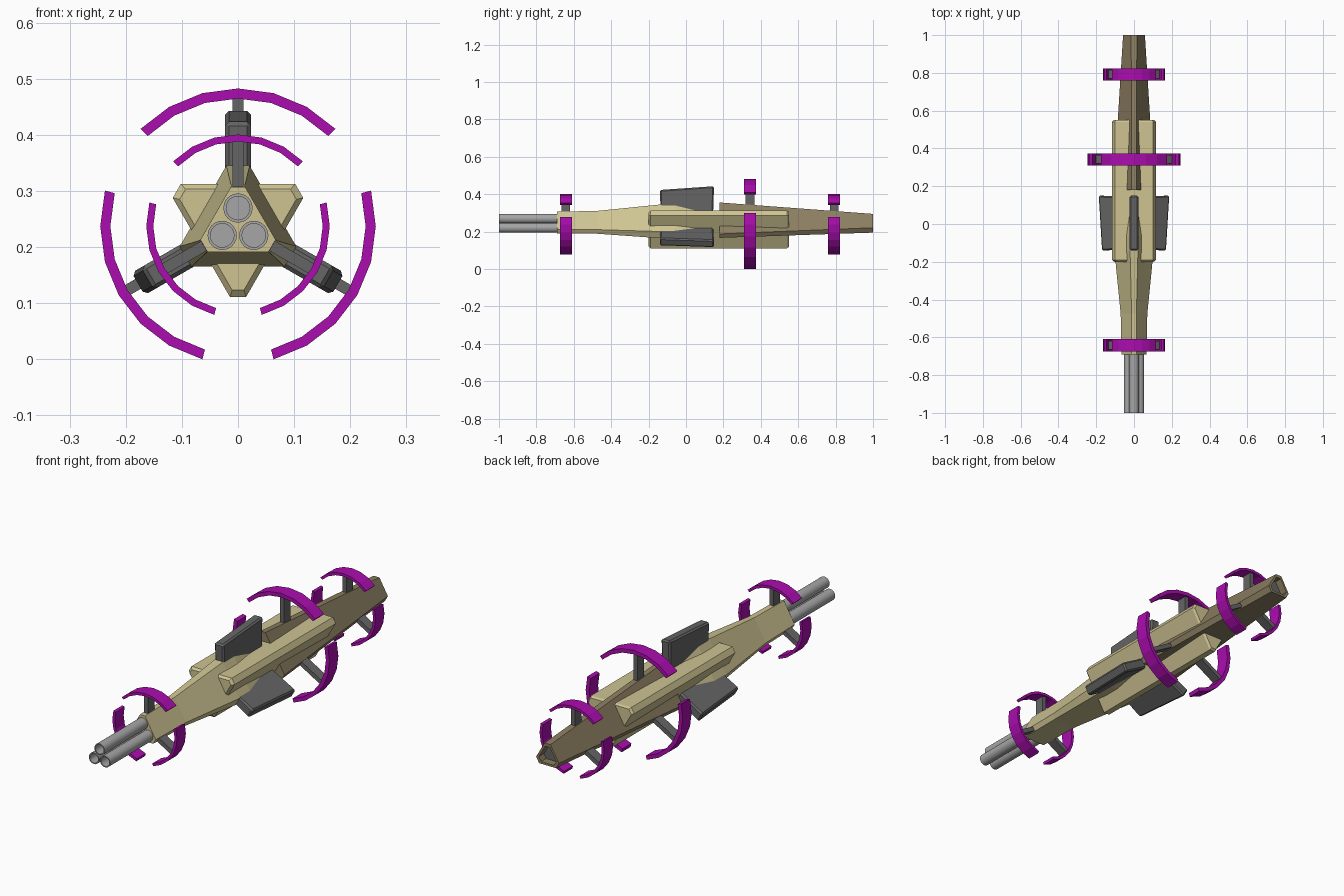
import bpy, bmesh
from math import sin, cos, pi, radians
from mathutils import Matrix, Vector

if "Cube" in bpy.data.objects:
    bpy.data.objects.remove(bpy.data.objects["Cube"])

CZ = 0.237                      # height of the long axis
THIRDS = [0, 2 * pi / 3, 4 * pi / 3]


def material(name, rgb):
    m = bpy.data.materials.new(name)
    m.diffuse_color = (*rgb, 1)
    m.use_nodes = True
    m.node_tree.nodes["Principled BSDF"].inputs["Base Color"].default_value = m.diffuse_color
    return m


TAN = material("tan", (0.62, 0.55, 0.29))
BROWN = material("brown", (0.26, 0.21, 0.12))
PURPLE = material("purple", (0.40, 0.004, 0.42))
DARK = material("dark_grey", (0.13, 0.13, 0.13))
GREY = material("grey", (0.38, 0.38, 0.38))


def finish(name, bm, mat, angle=0.0):
    """Turn the bmesh into an object, rolled by angle about the long axis."""
    bmesh.ops.recalc_face_normals(bm, faces=bm.faces)
    bm.transform(Matrix.Translation((0, 0, CZ)) @ Matrix.Rotation(angle, 4, 'Y'))
    me = bpy.data.meshes.new(name)
    bm.to_mesh(me)
    bm.free()
    ob = bpy.data.objects.new(name, me)
    bpy.context.collection.objects.link(ob)
    me.materials.append(mat)
    return ob


def loft(bm, rings, closed=False):
    """Skin equal-length point loops; cap the ends or close into a torus."""
    vs = [[bm.verts.new(p) for p in r] for r in rings]
    n = len(vs[0])
    pairs = list(zip(vs, vs[1:])) + ([(vs[-1], vs[0])] if closed else [])
    for a, b in pairs:
        for i in range(n):
            bm.faces.new((a[i], a[(i + 1) % n], b[(i + 1) % n], b[i]))
    if not closed:
        bm.faces.new(vs[0])
        bm.faces.new(vs[-1])


def tri_hex(y, apex, flat):
    """Triangle with clipped corners: corner distance and flat distance."""
    hw = (2 * flat - apex) / 3 ** 0.5
    return [Vector((apex * sin(t) + s * hw * cos(t), y, apex * cos(t) - s * hw * sin(t)))
            for t in THIRDS for s in (-1, 1)]


def hull(name, sections, mat, angle=0.0):
    bm = bmesh.new()
    loft(bm, [tri_hex(*s) for s in sections])
    return finish(name, bm, mat, angle)


# Body shells
hull("front_hull", [(-0.69, 0.070, 0.046), (-0.475, 0.074, 0.048), (-0.14, 0.108, 0.072),
                    (-0.06, 0.108, 0.072), (0.19, 0.055, 0.04)], TAN)
hull("middle_hull", [(-0.2, 0.114, 0.066), (-0.19, 0.126, 0.0755),
                     (0.54, 0.126, 0.0755), (0.55, 0.118, 0.070)], TAN, pi)
hull("rear_hull", [(0.18, 0.119, 0.070), (1.0, 0.058, 0.042),
                   (1.0, 0.044, 0.032), (0.96, 0.044, 0.032)], BROWN)
hull("rear_plug", [(0.94, 0.044, 0.032), (0.965, 0.043, 0.0315)], DARK)

# Barrels: hollow tubes
for k, t in enumerate(THIRDS):
    bm = bmesh.new()
    profile = [(-0.62, 0.026), (-1.0, 0.026), (-1.0, 0.021), (-0.9, 0.021)]
    loft(bm, [[(0.0325 * sin(t) + r * cos(a), y, 0.0325 * cos(t) + r * sin(a))
               for a in [2 * pi * i / 24 for i in range(24)]] for y, r in profile])
    ob = finish(f"barrel_{k + 1}", bm, GREY)
    bpy.context.view_layer.objects.active = ob
    ob.select_set(True)
    bpy.ops.object.shade_smooth_by_angle(angle=radians(35))
    ob.select_set(False)

# Fins: bevelled slabs, taller at the back
for k, t in enumerate(THIRDS):
    bm = bmesh.new()
    side = [(-0.135, 0.06), (-0.14, 0.186), (0.15, 0.206), (0.145, 0.06)]
    loft(bm, [[(x, y, z) for y, z in side] for x in (-0.023, 0.023)])
    ob = finish(f"fin_{k + 1}", bm, DARK, t)
    bev = ob.modifiers.new("edge_chamfer", 'BEVEL')
    bev.width, bev.segments = 0.007, 1

# Ring groups: three faceted arcs and their struts at each station
for label, y, outer, thick in [("front", -0.642, 0.1635, 0.0125),
                               ("middle", 0.342, 0.2455, 0.018),
                               ("rear", 0.792, 0.1635, 0.0125)]:
    inner, hy = outer - thick, 0.032
    for k, t in enumerate(THIRDS):
        bm = bmesh.new()
        loft(bm, [[(r * sin(a), y + s * hy, r * cos(a))
                   for r, s in ((inner, -1), (outer, -1), (outer, 1), (inner, 1))]
                  for a in [radians(15 * i) for i in range(-3, 4)]])
        finish(f"{label}_ring_arc_{k + 1}", bm, PURPLE, t)

        bm = bmesh.new()
        loft(bm, [[(sx * 0.010, y + sy * 0.023, r)
                   for sx, sy in ((-1, -1), (1, -1), (1, 1), (-1, 1))]
                  for r in (0.045, inner + thick * 0.3)])
        finish(f"{label}_strut_{k + 1}", bm, DARK, t)
